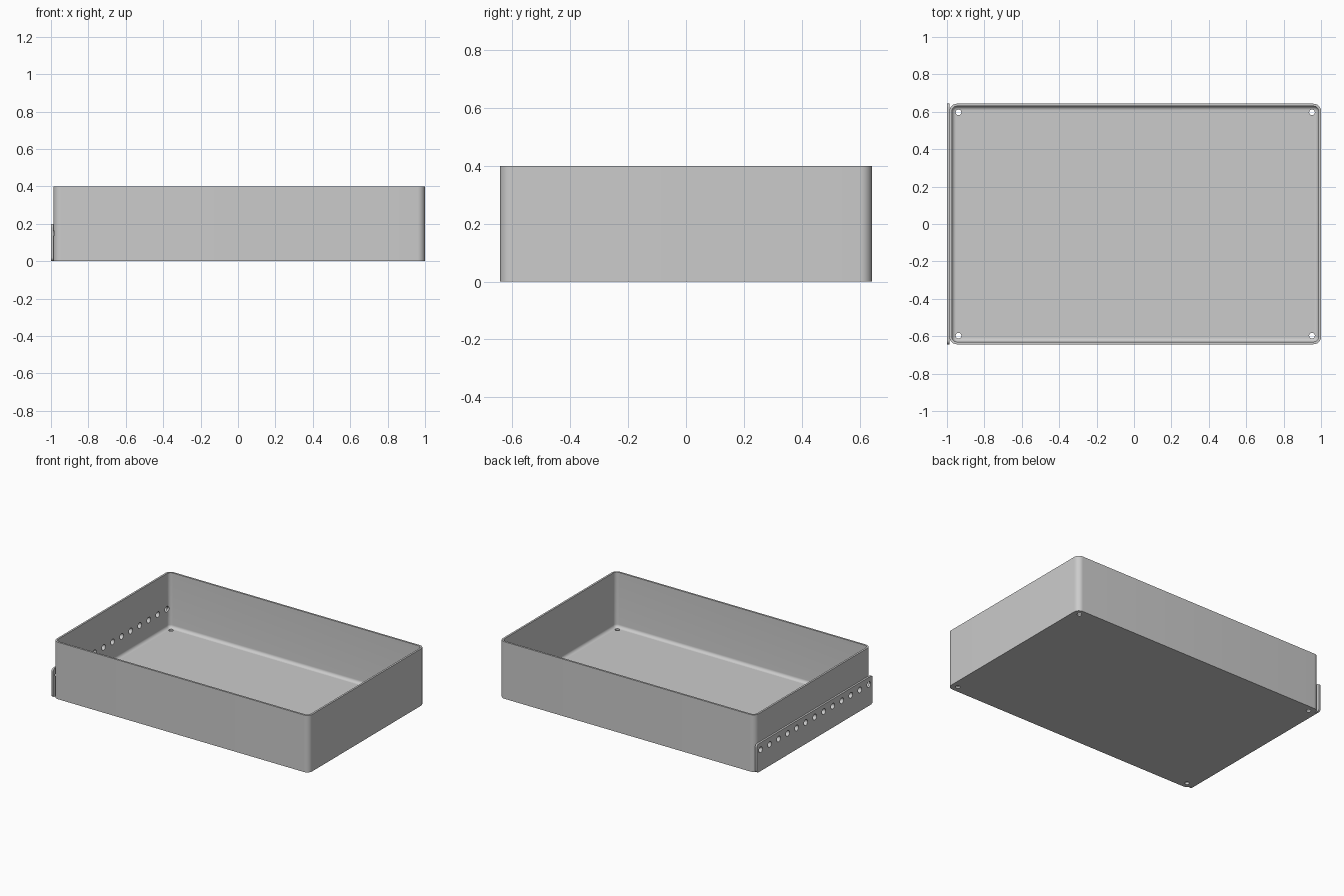
import bpy, bmesh, math
from mathutils import Matrix

cube = bpy.data.objects.get("Cube")
if cube:
    bpy.data.objects.remove(cube)

# Main sizes
HALF_Y, HEIGHT, WALL, CORNER, FILLET = 0.643, 0.4, 0.0133, 0.04, 0.022
LEFT, RIGHT = -0.9867, 1.0
MID, HALF_X = (LEFT + RIGHT) / 2, (RIGHT - LEFT) / 2

grey = bpy.data.materials.new("light grey")
grey.use_nodes = True
colour = (0.6, 0.6, 0.6, 1)
grey.diffuse_color = colour
grey.node_tree.nodes["Principled BSDF"].inputs["Base Color"].default_value = colour


def rounded_rect(a, b, r, steps=10):
    """Points of a rounded rectangle with half sizes a and b."""
    pts = []
    for k, (sx, sy) in enumerate(((1, 1), (-1, 1), (-1, -1), (1, -1))):
        for i in range(steps + 1):
            t = math.pi / 2 * (k + i / steps)
            pts.append((sx * (a - r) + r * math.cos(t), sy * (b - r) + r * math.sin(t)))
    return pts


def make_object(name, bm):
    bmesh.ops.recalc_face_normals(bm, faces=bm.faces)
    mesh = bpy.data.meshes.new(name)
    bm.to_mesh(mesh)
    bm.free()
    mesh.materials.append(grey)
    obj = bpy.data.objects.new(name, mesh)
    bpy.context.collection.objects.link(obj)
    return obj


def skin(name, loops):
    """Bridge equal loops of points and close both ends."""
    bm = bmesh.new()
    rings = [[bm.verts.new(p) for p in loop] for loop in loops]
    for low, high in zip(rings, rings[1:]):
        n = len(low)
        for i in range(n):
            j = (i + 1) % n
            bm.faces.new((low[i], low[j], high[j], high[i]))
    bm.faces.new(rings[0])
    bm.faces.new(rings[-1])
    return make_object(name, bm)


# Tray: outside wall, rim, inside wall, rounded inner floor edge
profile = [(0, 0), (0, HEIGHT), (WALL, HEIGHT)]
for i in range(9):
    t = math.pi / 2 * i / 8
    profile.append((WALL + FILLET * (1 - math.cos(t)), WALL + FILLET * (1 - math.sin(t))))
tray = skin("tray", [[(MID + x, y, z) for x, y in
                      rounded_rect(HALF_X - d, HALF_Y - d, CORNER - d)] for d, z in profile])

# Side plate with rounded corners
plate = skin("side_plate", [[(x, y, z + 0.1) for y, z in rounded_rect(HALF_Y, 0.1, 0.02)]
                            for x in (-1.0, LEFT)])

# Hole cutter: a row of side holes and four floor holes
bm = bmesh.new()


def add_pin(radius, matrix):
    bmesh.ops.create_cone(bm, cap_ends=True, segments=32, radius1=radius, radius2=radius,
                          depth=0.1, matrix=matrix)


for i in range(-6, 7):
    add_pin(0.02, Matrix.Translation((LEFT, i * 0.1, 0.15)) @ Matrix.Rotation(math.pi / 2, 4, 'Y'))
for sx in (-1, 1):
    for sy in (-1, 1):
        add_pin(0.015, Matrix.Translation((MID + sx * 0.945, sy * 0.597, 0)))
cutter = make_object("hole_cutter", bm)
cutter.hide_render = True

for obj in (tray, plate):
    mod = obj.modifiers.new("holes", 'BOOLEAN')
    mod.operation = 'DIFFERENCE'
    mod.solver = 'EXACT'
    mod.object = cutter
    bpy.ops.object.select_all(action='DESELECT')
    obj.select_set(True)
    bpy.context.view_layer.objects.active = obj
    bpy.ops.object.modifier_apply(modifier=mod.name)
    bpy.ops.object.shade_smooth_by_angle(angle=math.radians(30))
bpy.data.objects.remove(cutter)
